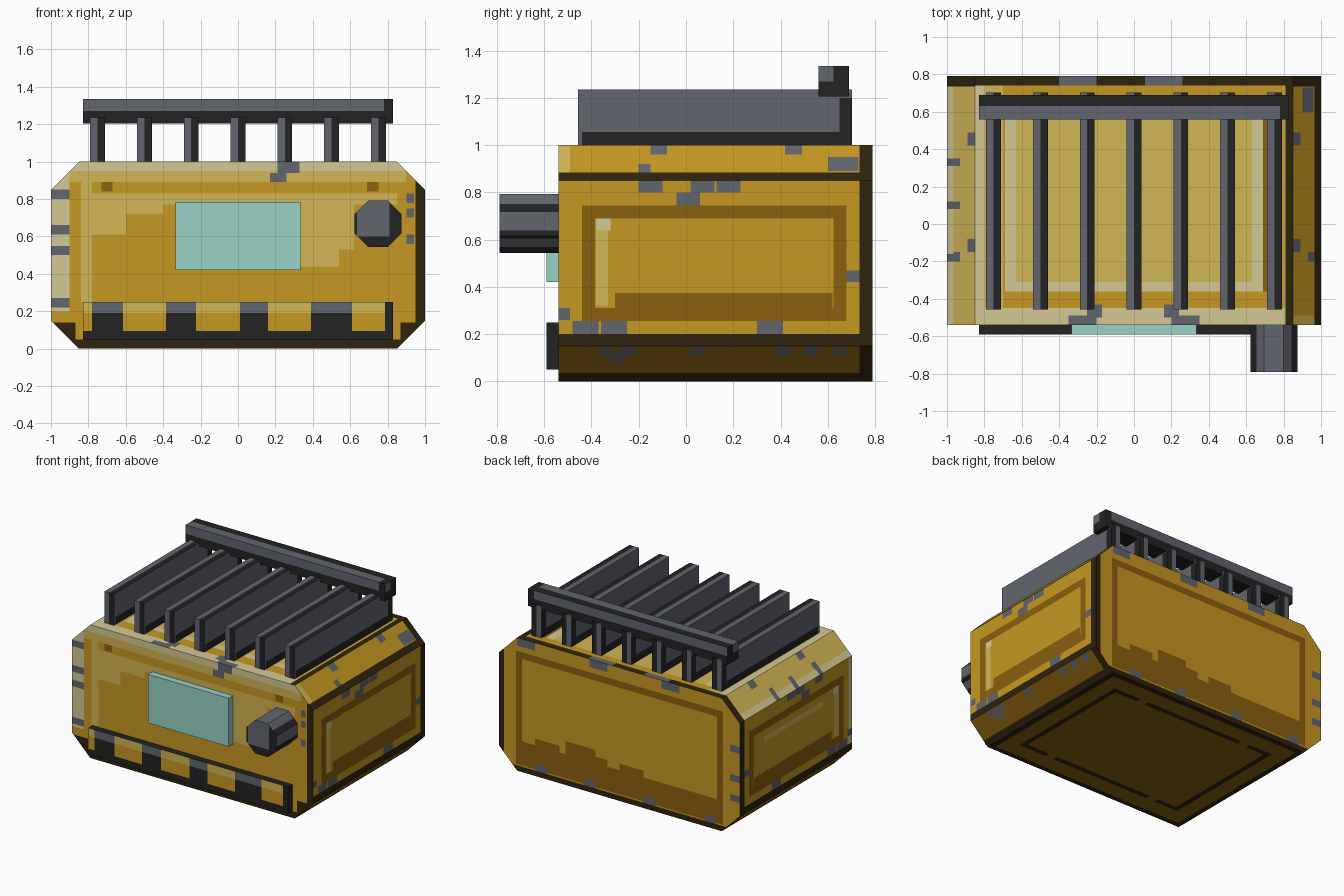
import bpy
import bmesh
import math
from mathutils import Vector, Matrix

if "Cube" in bpy.data.objects:
    bpy.data.objects.remove(bpy.data.objects["Cube"], do_unlink=True)

# Flat colours, written as sRGB hex and converted to linear
PALETTE = {"gold": "c69822", "pale": "d1b655", "cream": "d5c994", "ochre": "8a600f",
           "umber": "30230f", "steel": "62666f", "black": "232323", "mint": "98d3c6"}
NAMES = list(PALETTE)


def linear(code):
    parts = [int(code[i:i + 2], 16) / 255 for i in (0, 2, 4)]
    return [((c + .055) / 1.055) ** 2.4 if c > .04 else c / 12.92 for c in parts] + [1]


MATERIALS = []
for name, code in PALETTE.items():
    mat = bpy.data.materials.new(name + " paint")
    mat.use_nodes = True
    mat.diffuse_color = linear(code)
    bsdf = mat.node_tree.nodes["Principled BSDF"]
    bsdf.inputs["Base Color"].default_value = linear(code)
    bsdf.inputs["Roughness"].default_value = .8
    MATERIALS.append(mat)

AXIS = {"x": 0, "y": 1, "z": 2}


def finish(name, bm):
    mesh = bpy.data.meshes.new(name)
    bm.to_mesh(mesh)
    bm.free()
    for mat in MATERIALS:
        mesh.materials.append(mat)
    obj = bpy.data.objects.new(name, mesh)
    bpy.context.collection.objects.link(obj)
    return obj


def box(x0, x1, y0, y1, z0, z1, colour):
    bm = bmesh.new()
    bmesh.ops.create_cube(bm, size=1)
    for v in bm.verts:
        v.co = Vector((x0 if v.co.x < 0 else x1, y0 if v.co.y < 0 else y1,
                       z0 if v.co.z < 0 else z1))
    for f in bm.faces:
        f.material_index = NAMES.index(colour)
    bm.normal_update()
    return bm


def paint(bm, normal, axes, base, patches=()):
    """Cut the faces that point along normal at every patch edge, then colour them."""
    normal = Vector(normal).normalized()
    a, b = (AXIS[c] for c in axes)

    def side():
        return [f for f in bm.faces if f.normal.dot(normal) > .98]

    for axis, first in ((a, 1), (b, 3)):
        for value in sorted({p[i] for p in patches for i in (first, first + 1)}):
            faces = side()
            geom = faces + list({e for f in faces for e in f.edges})
            geom += list({v for f in faces for v in f.verts})
            co, no = Vector(), Vector()
            co[axis], no[axis] = value, 1
            bmesh.ops.bisect_plane(bm, geom=geom, dist=.0005, plane_co=co, plane_no=no)
            bm.normal_update()
    for f in side():
        c, colour = f.calc_center_median(), base
        for key, u0, u1, v0, v1 in patches:
            if u0 < c[a] < u1 and v0 < c[b] < v1:
                colour = key
        f.material_index = NAMES.index(colour)


def frame(line, fill, u0, u1, v0, v1, t):
    return [(line, u0, u1, v0, v1), (fill, u0 + t, u1 - t, v0 + t, v1 - t)]


def chips(places, v0, v1, width=.1, colour="steel"):
    return [(colour, u, u + width, v0, v1) for u in places]


def chips_up(places, u0, u1, height=.05, colour="steel"):
    return [(colour, u0, u1, v, v + height) for v in places]


# Body: chamfered block running front to back
FRONT, BACK, CUT = -.54, .79, .15
body = bmesh.new()
outline = [(-1, CUT), (CUT - 1, 0), (1 - CUT, 0), (1, CUT),
           (1, 1 - CUT), (1 - CUT, 1), (CUT - 1, 1), (-1, 1 - CUT)]
cap = body.faces.new([body.verts.new((x, FRONT, z)) for x, z in outline])
grown = bmesh.ops.extrude_face_region(body, geom=[cap], use_keep_orig=True)
bmesh.ops.translate(body, vec=(0, BACK - FRONT, 0),
                    verts=[g for g in grown["geom"] if isinstance(g, bmesh.types.BMVert)])
bmesh.ops.recalc_face_normals(body, faces=body.faces[:])
body.normal_update()

# Front: worn highlights at the top and left, dark edges at the right and bottom
paint(body, (0, -1, 0), "xz", "gold", [
    ("pale", -.84, -.78, .25, .9), ("pale", -.84, .85, .77, .83),
    ("pale", -.78, -.6, .61, .8), ("pale", -.6, -.4, .72, .8),
    ("pale", .33, .54, .44, .8), ("pale", .54, .62, .53, .8),
    ("pale", -1, .9, .89, .95), ("cream", -1, .9, .95, 1), ("cream", -1, -.9, .2, .95),
    ("ochre", -.73, -.67, .84, .89), ("ochre", .69, .75, .84, .89),
    ("umber", .95, 1, 0, .93), ("umber", -.94, 1, 0, .05),
    ("umber", .87, 1, 0, .14), ("umber", -1, -.87, 0, .14),
    ("steel", .17, .26, .89, .94), ("steel", .21, .33, .94, 1)]
    + chips_up([.22, .5, .61, .8], -1, -.9) + chips_up([.56, .7, .78], .9, .94))

# Back: framed panel with a ragged grimy lower part
paint(body, (0, 1, 0), "xz", "gold",
      frame("ochre", "gold", -.86, .86, .14, .9, .05)
      + [("ochre", -.86, .86, .05, .23)]
      + chips([-.2, .1, .5], .2, .28, .2, "ochre") + chips([.2], .2, .33, .25, "ochre")
      + [("umber", -1, 1, 0, .04), ("umber", .96, 1, 0, 1)]
      + chips([-.8, -.3, .2, .6], .04, .09) + chips([-.5, .1, .7], .94, 1, .15)
      + chips_up([.25, .4, .62], -1, -.92))

# Top: cream edge and inset panel line
paint(body, (0, 0, 1), "xy", "pale", [
    ("gold", -.7, .8, -.45, .74), ("cream", -.69, .69, -.36, .68),
    ("pale", -.63, .63, -.31, .68), ("ochre", .69, .72, -.36, .68),
    ("cream", -.85, -.8, FRONT, .74), ("cream", -.85, .85, FRONT, -.45),
    ("umber", .81, .85, FRONT, BACK), ("umber", -.85, .85, .74, BACK)]
    + chips([-.4, .06], .74, BACK, .2) + chips([-.35, .2], FRONT, -.49, .15)
    + chips([-.25, .16], -.5, -.43, .08))

# Underside: dark panel with a broken groove
paint(body, (0, 0, -1), "xy", "ochre",
      [("umber", -.85, .85, FRONT, BACK), ("ochre", -.81, .81, -.5, .75)]
      + frame("umber", "ochre", -.7, .7, -.38, .63, .04)
      + chips([-.5, .4], -.4, .65, .07, "ochre"))

# Sides and chamfers: shared panels, worn lighter on the -x side
for s in (-1, 1):
    lit = s < 0
    rear = [("umber", .735, BACK, 0, 1)]
    panel = frame("ochre", "gold", -.44, .68, .255, .745, .055)
    panel += [("ochre", -.3, .62, .3, .375), ("pale", -.38, -.33, .32, .64),
              ("cream", -.38, -.32, .64, .69)]
    if lit:
        panel += [("pale", -.2, .5, .6, .64), ("cream", FRONT, -.5, .2, .85)]
    panel += [("umber", FRONT, BACK, .15, .2)] + rear
    panel += chips([-.2, .02, .13], .8, .85) + chips([-.04], .745, .8)
    panel += chips([-.48, -.36, .3], .2, .255, .11)
    panel += chips_up([.42], .68, .735) + chips_up([.26], FRONT, -.49)
    paint(body, (s, 0, 0), "yz", "gold", panel)

    slope = [("cream" if lit else "umber", FRONT, BACK, .85, .885),
             ("pale", FRONT, -.49, .885, 1)] + rear
    slope += chips([-.15, .42], .96, 1, .07) + chips([-.2], .885, .92, .05)
    slope += chips([.31, .08, -.2], .85, .92, .04) if lit else chips([.6], .89, .95, .13)
    paint(body, (s, 0, 1), "yz", "pale" if lit else "gold", slope)

    paint(body, (s, 0, -1), "yz", "ochre", [("umber", FRONT, BACK, 0, .035)] + rear
          + chips([-.37, -.27, .02, .38, .5, .62], .11, .15, .06)
          + chips([-.32], .08, .13, .06))
finish("body", body)

# Hazard plate: black plate with gold blocks along the lower front
plate = box(-.83, .83, -.59, FRONT, .05, .25, "black")
blocks = [("steel", -.78, .78, .19, .25)]
for left, right in ((-.83, -.78), (-.615, -.385), (-.225, .01), (.16, .39), (.61, .785)):
    blocks += [("gold", left, right, .095, .25), ("pale", left, right, .19, .25)]
paint(plate, (0, -1, 0), "xz", "black", blocks)
finish("hazard_plate", plate)

# Screen
finish("screen", box(-.335, .335, -.59, FRONT, .42, .785, "mint"))

# Knob: eight-sided cylinder pointing forward
knob = bmesh.new()
R = .125 / math.cos(math.pi / 8)
turn = Matrix.Rotation(math.pi / 2, 4, "X") @ Matrix.Rotation(math.pi / 8, 4, "Z")
bmesh.ops.create_cone(knob, cap_ends=True, segments=8, radius1=R, radius2=R, depth=.25,
                      matrix=Matrix.Translation((.748, -.665, .668)) @ turn)
knob.normal_update()
for s in (-1, 1):
    paint(knob, (s, 0, 0), "yz", "steel", [("black", -1, 0, .6, .64)])
    paint(knob, (s, 0, 1), "yz", "steel", [("black", -1, 0, .7, .752)])
    paint(knob, (s, 0, -1), "yz", "black", [("steel", -1, 0, .57, .605)])
    paint(knob, (0, 0, s), "xz", "steel")
paint(knob, (0, -1, 0), "xz", "black", [("steel", .635, .81, .6, .8)])
finish("knob", knob)

# Cooling fins: steel with a dark right-hand edge, foot and rear
for i in range(7):
    x = (i - 3) / 4
    fin = box(x - .04, x + .04, -.457, .703, 1, 1.235, "steel")
    for n in ((0, -1, 0), (0, 1, 0)):
        paint(fin, n, "xz", "steel", [("black", x, x + 1, 1, 1.3)])
    paint(fin, (0, 0, 1), "xy", "steel", [("black", x, x + 1, -1, 1)])
    for s in (-1, 1):
        paint(fin, (s, 0, 0), "yz", "steel",
              [("black", -.44, 1, 1, 1.055), ("black", .65, 1, 1, 1.2)])
    finish("fin_%d" % (i + 1), fin)

# Rail across the rear of the fins
rail = box(-.83, .83, .56, .69, 1.205, 1.335, "black")
for s in (-1, 1):
    paint(rail, (0, s, 0), "xz", "black", [("steel", -1, .78, 1.27, 2)])
    paint(rail, (s, 0, 0), "yz", "black", [("steel", 0, .625, 1.27, 2)])
paint(rail, (0, 0, 1), "xy", "black", [("steel", -1, .78, 0, .63)])
finish("rear_rail", rail)
